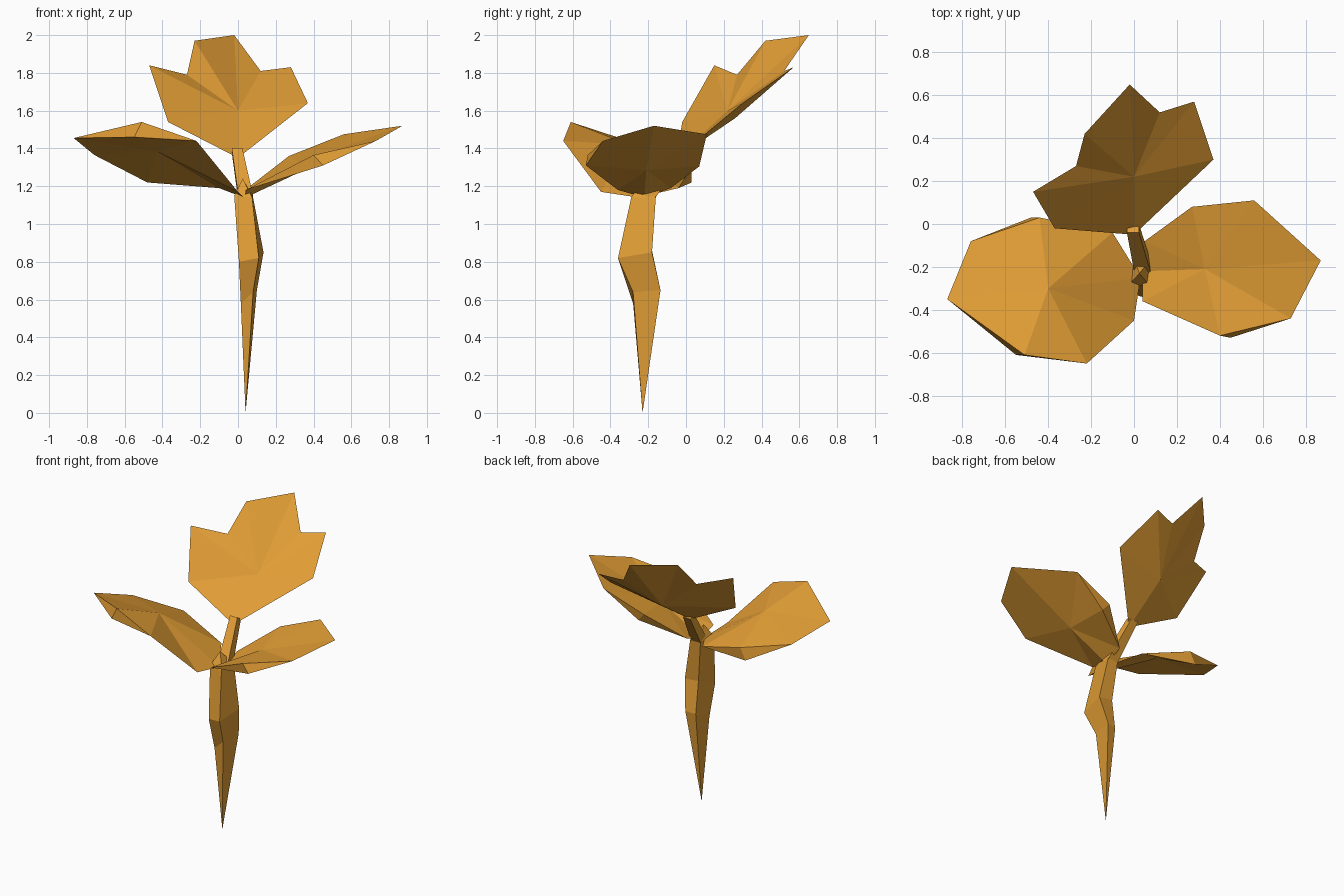
import bpy
import bmesh
from mathutils import Vector

cube = bpy.data.objects.get("Cube")
if cube:
    bpy.data.objects.remove(cube, do_unlink=True)

# One amber colour for the whole plant
amber = bpy.data.materials.new("amber")
amber.use_nodes = True
amber.diffuse_color = (0.76, 0.34, 0.036, 1)
shader = next(n for n in amber.node_tree.nodes if n.type == 'BSDF_PRINCIPLED')
shader.inputs["Base Color"].default_value = amber.diffuse_color
shader.inputs["Roughness"].default_value = 0.8


def finish(bm, name):
    """Weld the mesh, face it outwards and add it to the scene."""
    bmesh.ops.remove_doubles(bm, verts=bm.verts[:], dist=0.0005)
    bmesh.ops.recalc_face_normals(bm, faces=bm.faces[:])
    mesh = bpy.data.meshes.new(name)
    bm.to_mesh(mesh)
    bm.free()
    mesh.materials.append(amber)
    obj = bpy.data.objects.new(name, mesh)
    bpy.context.scene.collection.objects.link(obj)
    return obj


def bridge(bm, lower, upper):
    """Join two closed rings of vertices with quads."""
    count = len(lower)
    for i in range(count):
        j = (i + 1) % count
        bm.faces.new((lower[i], lower[j], upper[j], upper[i]))


def fan(bm, ring, centre):
    """Close a ring with triangles around a centre vertex."""
    tip = bm.verts.new(centre)
    for i, vert in enumerate(ring):
        bm.faces.new((vert, ring[(i + 1) % len(ring)], tip))


def leaf(name, rim, top_centre, under_centre, drop=(0, 0, 0), thick=()):
    """A faceted blade: two fans sharing a rim, with a thick edge at some corners."""
    bm = bmesh.new()
    upper = [Vector(p) for p in rim]
    lower = [p + Vector(drop) * (i in thick) for i, p in enumerate(upper)]
    for points, centre in ((upper, top_centre), (lower, under_centre)):
        fan(bm, [bm.verts.new(p) for p in points], centre)
    bm.verts.ensure_lookup_table()
    count = len(rim)
    # Close the edge wherever the two fans separate
    for i in range(count):
        j = (i + 1) % count
        offset = count + 1
        if i in thick or j in thick:
            corners = [bm.verts[i], bm.verts[j]]
            if j in thick:
                corners.append(bm.verts[j + offset])
            if i in thick:
                corners.append(bm.verts[i + offset])
            bm.faces.new(corners)
    return finish(bm, name)


def stalk(name, rings, start, end):
    """A faceted stalk through rings of corners, closed at both ends."""
    bm = bmesh.new()
    loops = [[bm.verts.new(p) for p in ring] for ring in rings]
    for a, b in zip(loops, loops[1:]):
        bridge(bm, a, b)
    fan(bm, loops[0], start)
    fan(bm, loops[-1], end)
    return finish(bm, name)


# Upright lobed leaf at the back
leaf("back_leaf",
     [(0, -.05, 1.35), (.37, .3, 1.64), (.28, .57, 1.83), (.12, .52, 1.81),
      (-.02, .65, 2), (-.23, .42, 1.97), (-.27, .27, 1.79),
      (-.47, .15, 1.84), (-.37, -.02, 1.54)],
     top_centre=(0, .22, 1.6), under_centre=(0, .26, 1.56))

# Broad leaf on the model's right
leaf("right_leaf",
     [(.03, -.25, 1.14), (0, -.45, 1.17), (-.22, -.65, 1.44), (-.51, -.61, 1.54),
      (-.87, -.35, 1.455), (-.76, -.08, 1.365), (-.44, .03, 1.3), (-.1, -.04, 1.19)],
     top_centre=(-.4, -.3, 1.42), under_centre=(-.43, -.28, 1.385),
     drop=(-.04, 0, -.08), thick=(3, 6))

# Broad leaf on the model's left
leaf("left_leaf",
     [(.04, -.22, 1.14), (.04, -.36, 1.18), (.4, -.52, 1.365), (.73, -.44, 1.44),
      (.87, -.17, 1.52), (.56, .11, 1.475), (.27, .08, 1.36), (.05, -.08, 1.19)],
     top_centre=(.33, -.21, 1.325), under_centre=(.35, -.21, 1.285),
     drop=(.05, -.01, -.055), thick=(2, 6))

# Spike-shaped main stem, pointed at the foot
stalk("main_stem",
      [[(.015, -.28, .58), (.08, -.28, .64), (.1, -.135, .65), (.03, -.15, .64)],
       [(.005, -.33, .8), (.11, -.36, .82), (.135, -.18, .85), (.03, -.18, .86)],
       [(-.02, -.28, 1.15), (.075, -.29, 1.14), (.08, -.16, 1.14), (0, -.16, 1.15)]],
      start=(.04, -.23, 0), end=(.025, -.23, 1.24))

# Thin stalk carrying the back leaf
low, high = Vector((.04, -.2, 1.14)), Vector((-.005, -.02, 1.39))
corners = [(-1, -1), (1, -1), (1, 1), (-1, 1)]
side, depth = Vector((.035, 0, 0)), Vector((0, .025, -.015))
stalk("leaf_stalk",
      [[end + (side * a + depth * b) * scale for a, b in corners]
       for end, scale in ((low, 1.1), (high, .8))],
      start=low, end=high)
